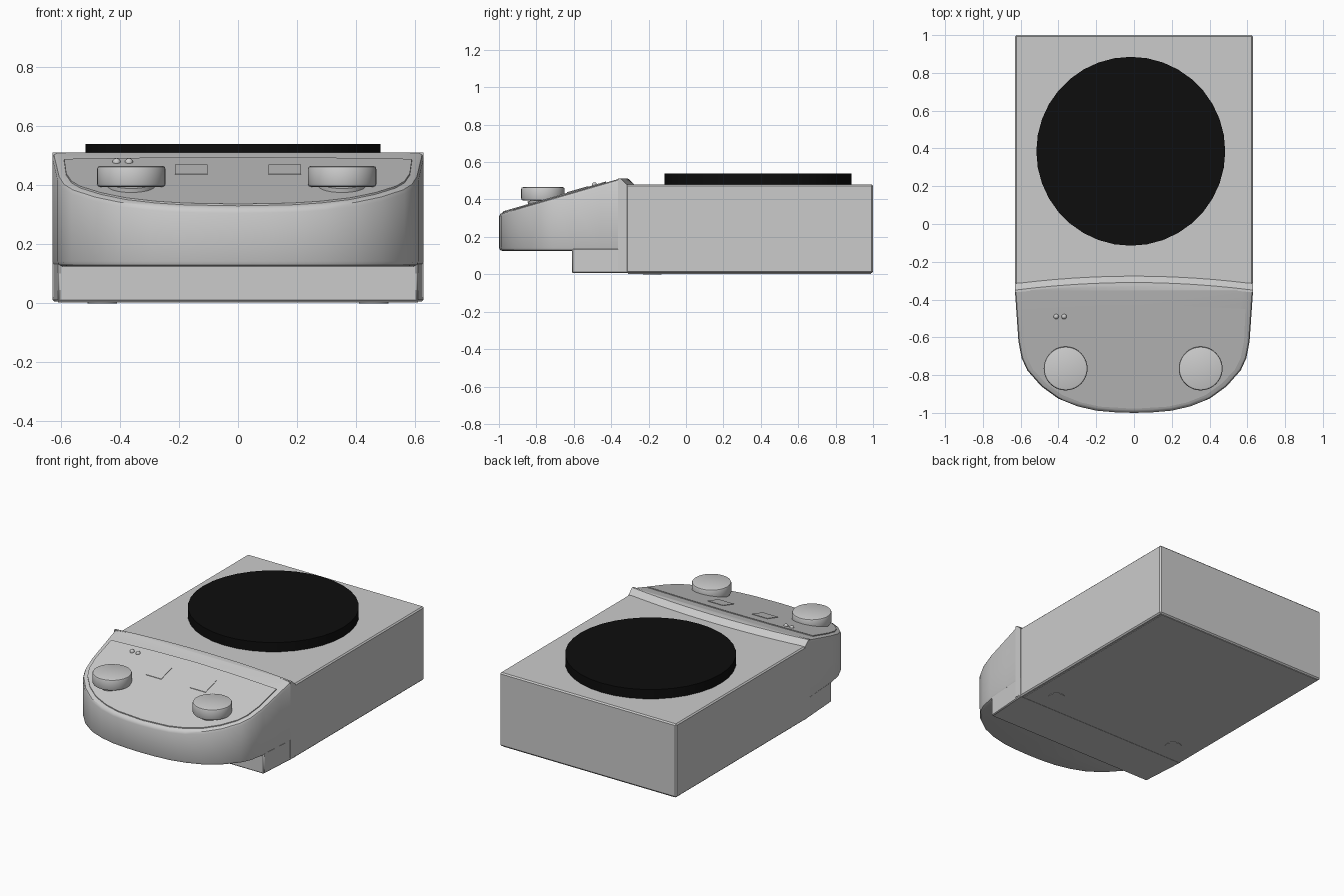
import bpy, bmesh, math
from mathutils import Vector, Matrix

if "Cube" in bpy.data.objects:
    bpy.data.objects.remove(bpy.data.objects["Cube"])

SLOPE = 0.29
TILT = math.atan(SLOPE)


def panel_z(y):
    return 0.51 + SLOPE * (y + 0.36)


def finish(name, bm, angle=35):
    bmesh.ops.recalc_face_normals(bm, faces=bm.faces)
    me = bpy.data.meshes.new(name)
    bm.to_mesh(me)
    bm.free()
    ob = bpy.data.objects.new(name, me)
    bpy.context.collection.objects.link(ob)
    bpy.context.view_layer.objects.active = ob
    ob.select_set(True)
    bpy.ops.object.shade_smooth_by_angle(angle=math.radians(angle))
    ob.select_set(False)
    return ob


def prism(outline, z0, z1):
    bm = bmesh.new()
    f = bm.faces.new([bm.verts.new((x, y, z0)) for x, y in outline])
    r = bmesh.ops.extrude_face_region(bm, geom=[f])
    for v in r['geom']:
        if isinstance(v, bmesh.types.BMVert):
            v.co.z = z1
    bmesh.ops.recalc_face_normals(bm, faces=bm.faces)
    return bm


def trim_top(bm, co, no):
    r = bmesh.ops.bisect_plane(bm, geom=bm.verts[:] + bm.edges[:] + bm.faces[:],
                               plane_co=co, plane_no=no, clear_outer=True)
    edges = [e for e in r['geom_cut'] if isinstance(e, bmesh.types.BMEdge)]
    bmesh.ops.holes_fill(bm, edges=edges)
    bmesh.ops.recalc_face_normals(bm, faces=bm.faces)


def bevel(bm, width, seg, test=lambda e: True):
    es = [e for e in bm.edges if e.is_manifold and e.calc_face_angle(0) > 0.7 and test(e)]
    bmesh.ops.bevel(bm, geom=es, offset=width, segments=seg, profile=0.5, affect='EDGES')


def cylinder(name, loc, r, z0, z1, n=32, tilt=0, edge=0):
    bm = prism([(r * math.cos(2 * math.pi * i / n), r * math.sin(2 * math.pi * i / n))
                for i in range(n)], z0, z1)
    if edge:
        bevel(bm, edge, 2)
    bm.transform(Matrix.Translation(loc) @ Matrix.Rotation(tilt, 4, 'X'))
    return finish(name, bm)


def mirrored(half):
    return half + [(-x, y) for x, y in reversed(half) if x > 0.001]


def ridge_y(x):
    return -0.36 + 0.04 * (1 - (x / 0.63) ** 2)


# rear housing
bm = prism([(-0.63, -0.32), (0.63, -0.32), (0.63, 1.0), (-0.63, 1.0)], 0.006, 0.48)
bevel(bm, 0.008, 1)
finish("housing", bm)

# lower front block and bottom plate
bm = prism([(-0.61, -0.61), (0.61, -0.61), (0.63, -0.31), (-0.63, -0.31)], 0.006, 0.14)
bevel(bm, 0.006, 1)
finish("front_base", bm)
bm = prism([(-0.61, -0.31), (0.61, -0.31), (0.61, 0.99), (-0.61, 0.99)], 0.003, 0.02)
finish("bottom_plate", bm)

# control head: rounded outline cut by the sloping top
back = [(0.63 * i / 6, ridge_y(0.63 * i / 6)) for i in range(7)]
side = [(0.623, -0.46), (0.612, -0.62), (0.595, -0.71), (0.565, -0.775), (0.49, -0.86),
        (0.40, -0.925), (0.30, -0.965), (0.20, -0.988), (0.10, -0.997), (0, -1.0)]
bm = prism(mirrored([(0, ridge_y(0))] + back[1:] + side), 0.125, 0.7)
# reorder-free trimming: slope first, then the flat crest
trim_top(bm, (0, -0.36, 0.51), (0, -SLOPE, 1))
trim_top(bm, (0, 0, 0.512), (0, 0, 1))
bevel(bm, 0.018, 2, lambda e: max(v.co.y for v in e.verts) < -0.355
      and abs(e.verts[0].co.z - e.verts[1].co.z) < 0.2)
finish("control_head", bm)

# bowed crest behind the controls
bm = bmesh.new()
rows = []
for i in range(13):
    x = -0.63 + 1.26 * i / 12
    y = ridge_y(x)
    rows.append([bm.verts.new(p) for p in
                 ((x, y - 0.003, 0.02), (x, y - 0.003, 0.512), (x, y + 0.01, 0.512),
                  (x, y + 0.045, 0.479), (x, y + 0.045, 0.02))])
for a, b in zip(rows, rows[1:]):
    for k in range(5):
        bm.faces.new((a[k], a[(k + 1) % 5], b[(k + 1) % 5], b[k]))
bm.faces.new(rows[0])
bm.faces.new(rows[-1])
finish("crest", bm)

# sloping control panel
half = [(0, -0.428), (0.30, -0.435), (0.59, -0.45), (0.583, -0.62), (0.565, -0.71),
        (0.535, -0.77), (0.465, -0.845), (0.38, -0.905), (0.28, -0.945), (0.18, -0.967), (0, -0.978)]
bm = prism(mirrored(half), 0.0, 0.006)
for v in bm.verts:
    v.co.z += panel_z(v.co.y)
finish("control_panel", bm)

# knobs, display windows and feet, left and right
for s, side_name in ((-1, "left"), (1, "right")):
    kx = -0.362 if s < 0 else 0.353
    cylinder("knob_neck_" + side_name, (kx, -0.765, panel_z(-0.765)), 0.08, -0.01, 0.02, tilt=TILT)
    cylinder("knob_" + side_name, (kx, -0.765, 0), 0.116, 0.395, 0.466, n=40, edge=0.01)
    bm = prism([(-0.055, -0.055), (0.055, -0.055), (0.055, 0.055), (-0.055, 0.055)], 0, 0.009)
    for v in bm.verts:
        v.co += Vector((s * 0.158, -0.58, 0))
        v.co.z += panel_z(v.co.y)
    finish("display_" + side_name, bm)
    cylinder("foot_" + side_name, (s * 0.46, -0.18, 0), 0.05, 0.0, 0.02, n=24)

# indicator lamps
for i, x in enumerate((-0.412, -0.37)):
    bm = bmesh.new()
    bmesh.ops.create_uvsphere(bm, u_segments=12, v_segments=8, radius=0.014,
                              matrix=Matrix.Translation((x, -0.49, panel_z(-0.49) + 0.006)))
    finish("lamp_%d" % (i + 1), bm)

# black heating plate
plate = cylinder("hot_plate", (-0.017, 0.385, 0), 0.5, 0.475, 0.54, n=36)
black = bpy.data.materials.new("black")
black.diffuse_color = (0.004, 0.004, 0.004, 1)
black.use_nodes = True
black.node_tree.nodes["Principled BSDF"].inputs["Base Color"].default_value = black.diffuse_color
plate.data.materials.append(black)
